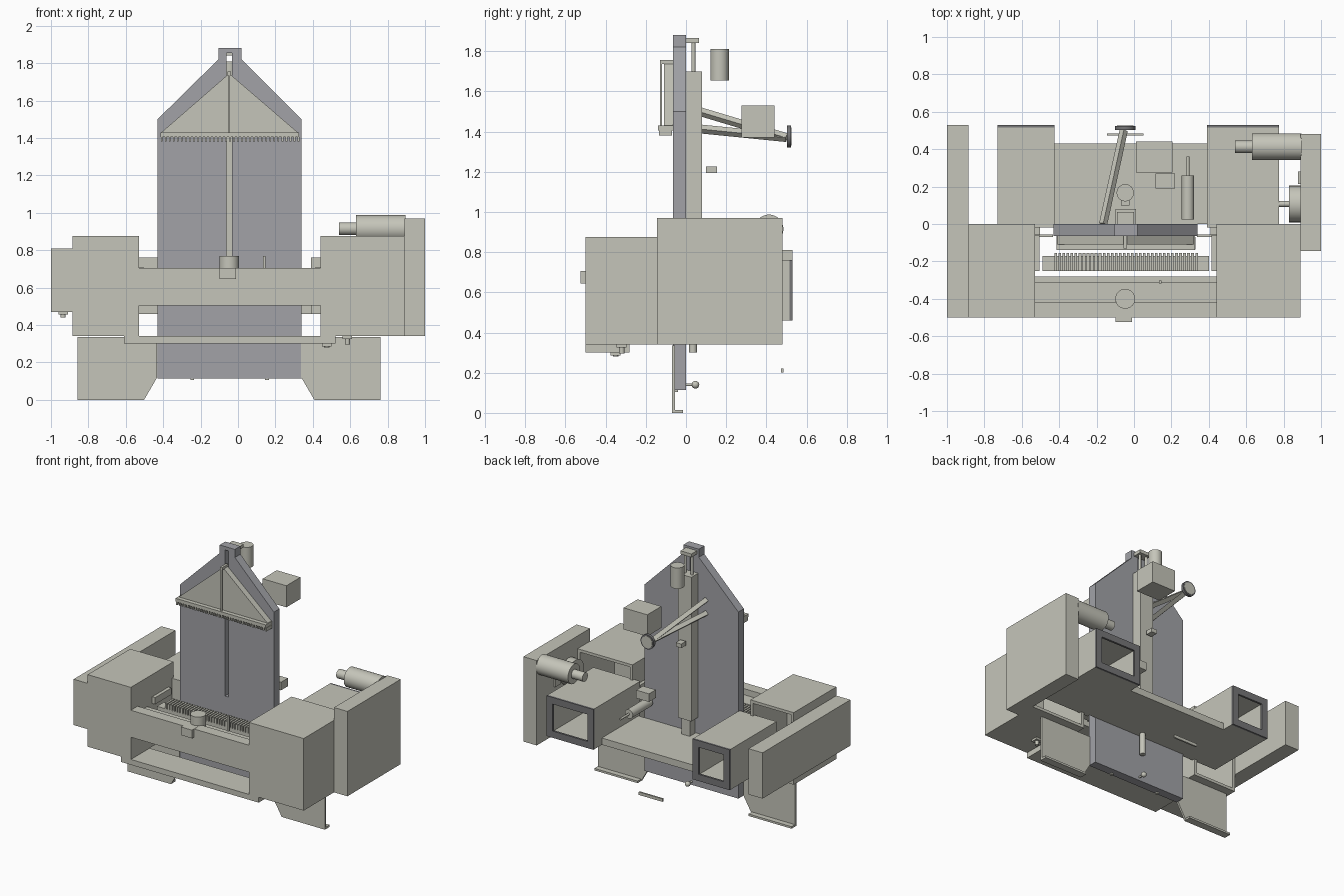
import bpy, bmesh, math
from mathutils import Vector

default_cube = bpy.data.objects.get("Cube")
if default_cube:
    bpy.data.objects.remove(default_cube, do_unlink=True)


def material(name, colour):
    mat = bpy.data.materials.new(name)
    mat.use_nodes = True
    mat.diffuse_color = (*colour, 1)
    mat.node_tree.nodes["Principled BSDF"].inputs["Base Color"].default_value = (*colour, 1)
    return mat


PALE = material("pale_grey_paint", (.56, .56, .49))
STEEL = material("blue_grey_steel", (.36, .365, .39))
DARK = material("dark_grey_rim", (.18, .18, .185))


def finish(name, bm, mat, smooth=False):
    bmesh.ops.recalc_face_normals(bm, faces=bm.faces)
    mesh = bpy.data.meshes.new(name)
    bm.to_mesh(mesh)
    bm.free()
    mesh.materials.append(mat)
    if smooth:
        mesh.shade_smooth()
        mesh.set_sharp_from_angle(angle=math.radians(40))
    obj = bpy.data.objects.new(name, mesh)
    bpy.context.collection.objects.link(obj)
    return obj


def box(name, xs, ys, zs, mat=PALE, wall=0, depth=0):
    """Box from ranges; with wall and depth it is hollowed from the back."""
    bm = bmesh.new()
    bmesh.ops.create_cube(bm, size=1)
    for v in bm.verts:
        v.co = [r[0] if c < 0 else r[1] for c, r in zip(v.co, (xs, ys, zs))]
    if wall:
        bm.normal_update()
        back = max(bm.faces, key=lambda f: f.calc_center_median().y)
        bmesh.ops.inset_region(bm, faces=[back], thickness=wall)
        pushed = bmesh.ops.extrude_discrete_faces(bm, faces=[back])["faces"]
        bmesh.ops.translate(bm, verts=pushed[0].verts, vec=(0, -depth, 0))
    return finish(name, bm, mat)


def rod(name, start, end, radius, mat=PALE, sides=32):
    """Round (or few-sided) bar between two points."""
    start, end = Vector(start), Vector(end)
    axis = end - start
    bm = bmesh.new()
    bmesh.ops.create_cone(bm, cap_ends=True, segments=sides, radius1=radius,
                          radius2=radius, depth=axis.length)
    if sides == 4:
        bmesh.ops.rotate(bm, verts=bm.verts, matrix=Vector((1, 0)).to_3d().to_track_quat("Z", "Y").to_matrix().Identity(3))
    bm.transform(axis.to_track_quat("Z", "Y").to_matrix().to_4x4())
    bmesh.ops.translate(bm, verts=bm.verts, vec=(start + end) / 2)
    return finish(name, bm, mat, sides > 8)


def profile(name, points, ys, mat=PALE):
    """Front outline extruded along y."""
    bm = bmesh.new()
    face = bm.faces.new([bm.verts.new((x, ys[0], z)) for x, z in points])
    new = bmesh.ops.extrude_face_region(bm, geom=[face])["geom"]
    bmesh.ops.translate(bm, verts=[g for g in new if isinstance(g, bmesh.types.BMVert)],
                        vec=(0, ys[1] - ys[0], 0))
    return finish(name, bm, mat)


def repeat(obj, count, step):
    mod = obj.modifiers.new("row", "ARRAY")
    mod.count = count
    mod.use_relative_offset = False
    mod.use_constant_offset = True
    mod.constant_offset_displace = (step, 0, 0)


# Tall back plate with a vertical guide slot
plate = profile("back_plate", [(-.43, .115), (.34, .115), (.34, 1.5), (.02, 1.82), (.02, 1.88),
                               (-.105, 1.88), (-.105, 1.82), (-.43, 1.5)], (-.065, 0), STEEL)
cutter = box("slot_cutter", (-.062, -.033), (-.2, .2), (.77, 1.855))
cutter.hide_render = True
cut = plate.modifiers.new("slot", "BOOLEAN")
cut.operation = "DIFFERENCE"
cut.object = cutter
bpy.context.view_layer.objects.active = plate
bpy.ops.object.modifier_apply(modifier=cut.name)
bpy.data.objects.remove(cutter, do_unlink=True)

# Front housings, side covers and bridging beam
box("right_housing", (-.885, -.53), (-.5, 0), (.34, .875), wall=.03, depth=.4)
box("left_housing", (.44, .89), (-.5, 0), (.34, .875), wall=.03, depth=.4)
box("right_side_cover", (-1, -.885), (-.5, .53), (.47, .81))
box("left_side_cover", (.89, 1), (-.145, .48), (.34, .97))
box("front_beam", (-.53, .44), (-.5, -.42), (.505, .705))
box("beam_shelf", (-.53, .44), (-.42, -.31), (.6, .66))
box("lower_tray", (-.61, .52), (-.5, -.28), (.3, .34))

# Rear ducts with dark open rims, and the table between them
for side, xs in (("right", (-.73, -.425)), ("left", (.39, .775))):
    box(side + "_rear_duct", xs, (-.02, .515), (.46, .76), wall=.05, depth=.45)
    box(side + "_duct_rim_top", xs, (.515, .53), (.71, .76), DARK)
    box(side + "_duct_rim_bottom", xs, (.515, .53), (.46, .51), DARK)
    box(side + "_duct_rim_inner", (xs[0], xs[0] + .05), (.515, .53), (.51, .71), DARK)
    box(side + "_duct_rim_outer", (xs[1] - .05, xs[1]), (.515, .53), (.51, .71), DARK)
box("rear_table", (-.425, .39), (0, .43), (.46, .51))

# Mirrored legs, centred on the plate
for side, s in (("right", -1), ("left", 1)):
    def across(d):
        return s * d - .047
    profile(side + "_leg", [(across(.81), 0), (across(.455), 0), (across(.385), .12),
                            (across(.385), .335), (across(.81), .335)], (-.07, -.055))
    box(side + "_foot", sorted((across(.455), across(.81))), (-.07, -.015), (0, .015))

# Upper comb: triangular carrier, bar, teeth and pull rod
profile("comb_carrier", [(-.415, 1.425), (.325, 1.425), (-.047, 1.745)], (-.11, -.065))
box("comb_bar", (-.415, .325), (-.14, -.065), (1.405, 1.43))
repeat(box("comb_teeth", (-.413, -.403), (-.135, -.07), (1.38, 1.405)), 35, .0215)
box("pull_rod", (-.052, -.042), (-.13, -.12), (1.43, 1.75))
box("pull_rod_hook", (-.055, -.038), (-.13, -.06), (1.735, 1.755))

# Lower comb between the housings
box("lower_comb_bar", (-.49, .4), (-.25, -.17), (.6, .65))
repeat(box("lower_comb_teeth", (-.425, -.411), (-.25, -.155), (.65, .69)), 36, .0215)
for side, xs in (("right", (-.53, -.505)), ("left", (.415, .44))):
    box(side + "_comb_rail", xs, (-.25, -.06), (.66, .71))

# Front drive on the beam
rod("front_motor", (-.047, -.4, .66), (-.047, -.4, .77), .053)
box("front_drive_block", (-.1, -.01), (-.525, -.4), (.645, .706))
box("beam_pin", (.133, .148), (-.318, -.303), (.64, .77))

# Rear lift column, motor and clamp
box("lift_column", (-.1, .01), (0, .08), (.63, 1.7))
box("column_foot", (-.08, -.01), (.01, .07), (.51, .63))
for x in (-.075, -.02):
    rod("lift_rod", (x, .037, 1.7), (x, .037, 1.85), .01, sides=16)
box("column_cap", (-.09, 0), (0, .065), (1.84, 1.865))
rod("lift_motor", (-.047, .167, 1.655), (-.047, .167, 1.81), .046)
box("column_clamp", (-.07, -.025), (.1, .155), (1.195, 1.225))

# Bracing arms meeting at the rear disc
rod("upper_arm", (-.165, 0, 1.52), (-.055, .5, 1.37), .022, sides=4)
rod("lower_arm", (-.165, 0, 1.42), (-.055, .5, 1.37), .022, sides=4)
rod("disc_rim", (-.047, .503, 1.375), (-.047, .523, 1.375), .054, DARK)
rod("disc_face", (-.047, .52, 1.375), (-.047, .526, 1.375), .044)

# Control box and small rear devices
box("control_box", (.01, .205), (.275, .44), (1.37, 1.53))
box("sensor_box", (.115, .22), (.19, .27), (.79, .85))
rod("rear_cylinder", (.288, .025, .65), (.288, .26, .65), .033)
rod("cylinder_shaft", (.288, .26, .65), (.288, .36, .65), .008, sides=16)

# Side motor and pulley on the left cover
rod("side_motor", (.63, .413, .915), (.895, .413, .915), .072)
rod("side_motor_nose", (.54, .413, .915), (.63, .413, .915), .033)
rod("side_pulley", (.83, .107, .75), (.892, .107, .75), .098)
rod("pulley_shaft", (.775, .107, .75), (.83, .107, .75), .016)
box("cover_bracket", (.876, .892), (.215, .28), (.7, .78))

# Small fittings underneath
for x, y, low, top in ((-.935, -.41, .44, .47), (.585, -.32, .295, .34), (.475, -.35, .28, .3)):
    box("fitting_plate", (x - .025, x + .025), (y - .025, y + .025), (top - .015, top))
    rod("fitting_stem", (x, y, low), (x, y, top), .014, sides=16)
rod("table_stem", (-.047, .035, .3), (-.047, .035, .46), .02)
rod("ball_stem", (-.047, 0, .14), (-.047, .035, .14), .007, sides=16)
bm = bmesh.new()
bmesh.ops.create_uvsphere(bm, u_segments=20, v_segments=12, radius=.019)
bmesh.ops.translate(bm, verts=bm.verts, vec=(-.047, .047, .14))
finish("ball_knob", bm, PALE, True)
for x in (-.245, .155):
    box("plate_stud", (x - .01, x + .01), (-.06, -.04), (.105, .116))
box("foot_pedal", (-.145, .05), (.473, .485), (.2, .222))
